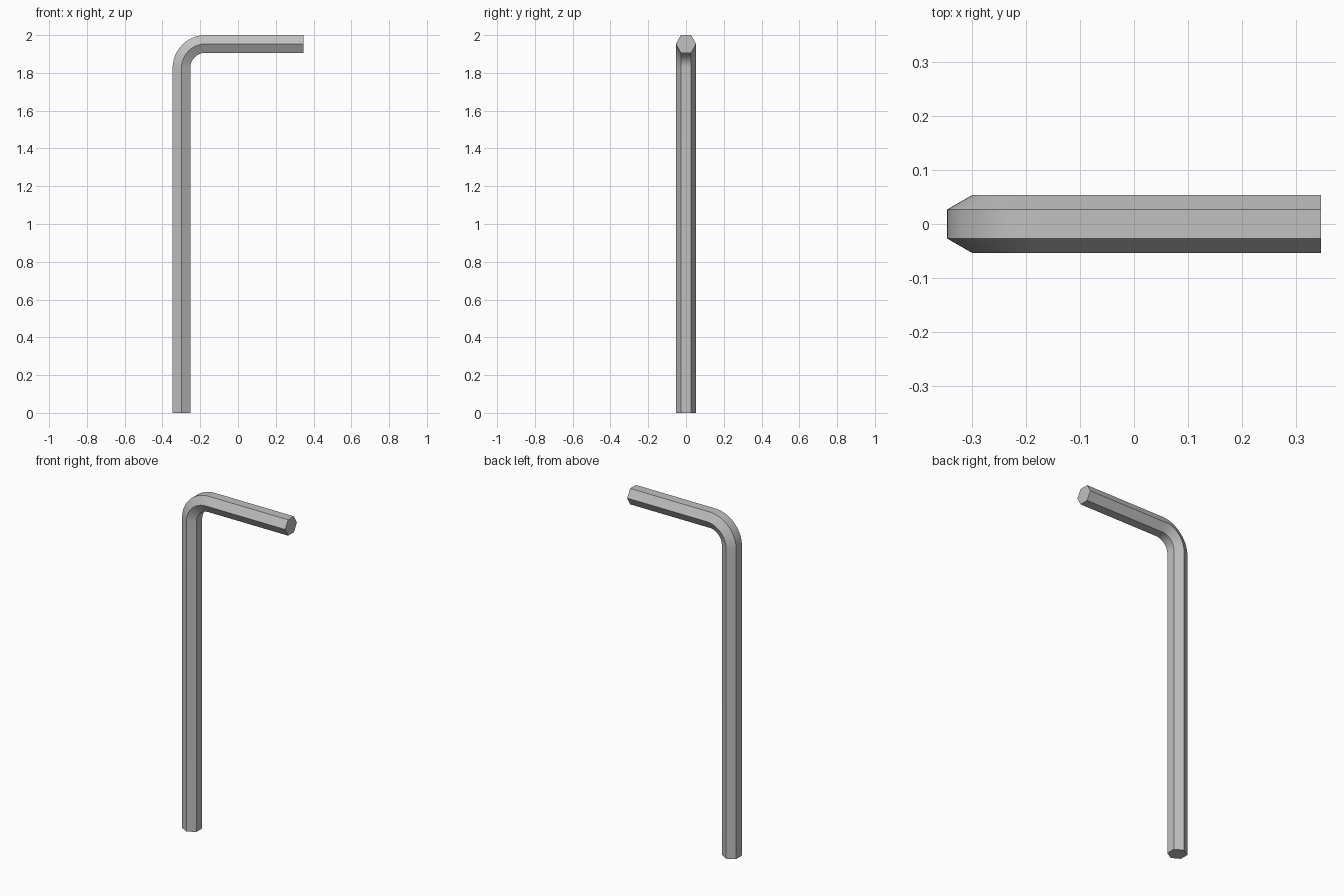
import bpy, bmesh
from math import cos, sin, pi, radians

cube = bpy.data.objects.get("Cube")
if cube:
    bpy.data.objects.remove(cube, do_unlink=True)

CORNER = 0.054                    # hexagon centre to corner
FLAT = CORNER * cos(pi / 6)       # hexagon centre to flat
SHAFT_X = -0.346 + FLAT           # centre line of the long arm
ARM_Z = 2.0 - FLAT                # centre line of the short arm
BEND = 0.127                      # centre line bend radius
STEPS = 20

# Brushed steel
steel = bpy.data.materials.new("steel grey")
steel.use_nodes = True
colour = (0.53, 0.53, 0.53, 1)
steel.diffuse_color = colour
steel.node_tree.nodes["Principled BSDF"].inputs["Base Color"].default_value = colour

# Centre line stations: x, z and turn angle (0 = pointing up, pi/2 = pointing to +x)
stations = [(SHAFT_X, 0, 0)]
for i in range(STEPS + 1):
    a = pi / 2 * i / STEPS
    stations.append((SHAFT_X + BEND * (1 - cos(a)), ARM_Z - BEND * (1 - sin(a)), a))
stations.append((0.346, ARM_Z, pi / 2))

# Hexagonal bar swept along the centre line, corners facing front and back
bm = bmesh.new()
rings = []
for x, z, a in stations:
    ring = []
    for k in range(6):
        t = pi / 3 * k
        side = CORNER * sin(t)
        ring.append(bm.verts.new((x + side * cos(a), CORNER * cos(t), z - side * sin(a))))
    rings.append(ring)
for low, high in zip(rings, rings[1:]):
    for k in range(6):
        n = (k + 1) % 6
        bm.faces.new((low[k], low[n], high[n], high[k]))
bm.faces.new(rings[0])
bm.faces.new(rings[-1])
bmesh.ops.recalc_face_normals(bm, faces=bm.faces)

mesh = bpy.data.meshes.new("hex_key_bar")
bm.to_mesh(mesh)
bm.free()
mesh.materials.append(steel)
bar = bpy.data.objects.new("hex_key_bar", mesh)
bpy.context.collection.objects.link(bar)

# Smooth bend with crisp hexagon edges
bpy.ops.object.select_all(action='DESELECT')
bar.select_set(True)
bpy.context.view_layer.objects.active = bar
bpy.ops.object.shade_smooth_by_angle(angle=radians(30))
